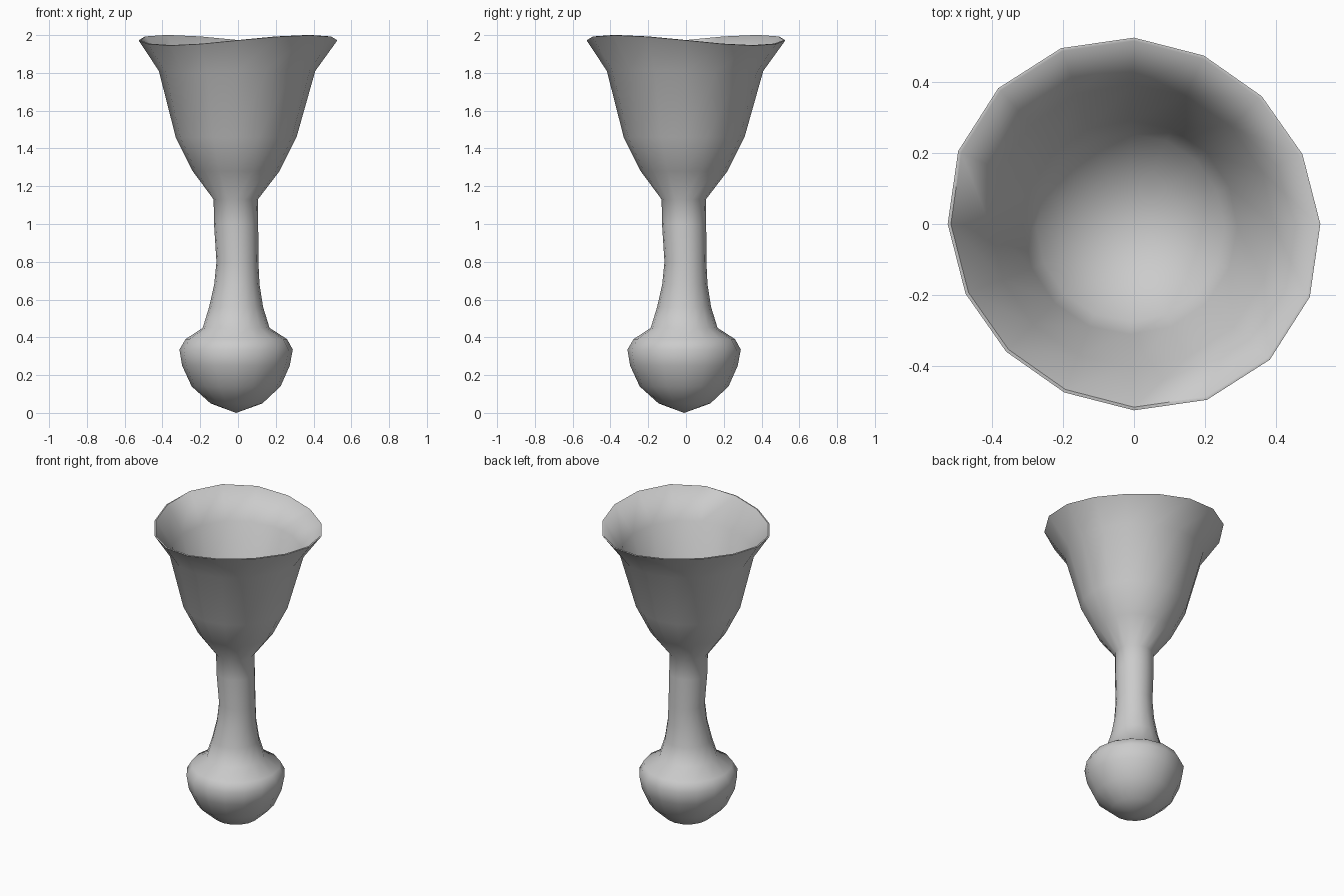
import bpy, bmesh
from math import sin, cos, tau

if "Cube" in bpy.data.objects:
    bpy.data.objects.remove(bpy.data.objects["Cube"])

SIDES = 16

# (radius, height, centre shift, waviness) from the foot up the outside, then down the inside
outside = [(0.137, 0.05, -0.008, 0), (0.235, 0.14, -0.01, 0), (0.285, 0.25, -0.011, 0),
           (0.30, 0.335, -0.01, 0), (0.269, 0.39, -0.009, 0), (0.177, 0.45, -0.01, 0),
           (0.143, 0.56, -0.01, 0), (0.12, 0.68, -0.006, 0), (0.111, 0.80, -0.003, 0),
           (0.117, 1.0, -0.01, 0), (0.117, 1.13, -0.012, 0), (0.23, 1.28, -0.01, 0),
           (0.32, 1.46, -0.01, 0), (0.414, 1.81, -0.005, 0.3), (0.526, 1.972, 0, 1)]
inside = [(0.517, 1.974, 0, 1), (0.40, 1.81, -0.005, 0.3), (0.302, 1.46, -0.01, 0),
          (0.265, 1.39, -0.01, 0), (0.15, 1.29, -0.01, 0)]


def add_ring(bm, r, z, shift, wave):
    verts = []
    for i in range(SIDES):
        a = tau * i / SIDES
        s = sin(2 * a) * wave
        rr = r - 0.016 * s
        verts.append(bm.verts.new((rr * cos(a) + shift, rr * sin(a) + shift, z - 0.027 * s)))
    return verts


# Goblet: round foot bulb, slim stem and flared bowl with a wavy rim
bm = bmesh.new()
rings = [add_ring(bm, *p) for p in outside + inside]
for lo, hi in zip(rings, rings[1:]):
    for i in range(SIDES):
        j = (i + 1) % SIDES
        bm.faces.new((lo[i], lo[j], hi[j], hi[i]))

# Pointed bottom and bowl floor
for ring, z in ((rings[0], 0.0), (rings[-1], 1.25)):
    tip = bm.verts.new((-0.01, -0.01, z))
    for i in range(SIDES):
        bm.faces.new((ring[i], ring[(i + 1) % SIDES], tip))
bmesh.ops.recalc_face_normals(bm, faces=bm.faces)

mesh = bpy.data.meshes.new("goblet")
bm.to_mesh(mesh)
bm.free()
goblet = bpy.data.objects.new("goblet", mesh)
bpy.context.collection.objects.link(goblet)
bpy.context.view_layer.objects.active = goblet
goblet.select_set(True)
bpy.ops.object.shade_smooth_by_angle(angle=1.2)
